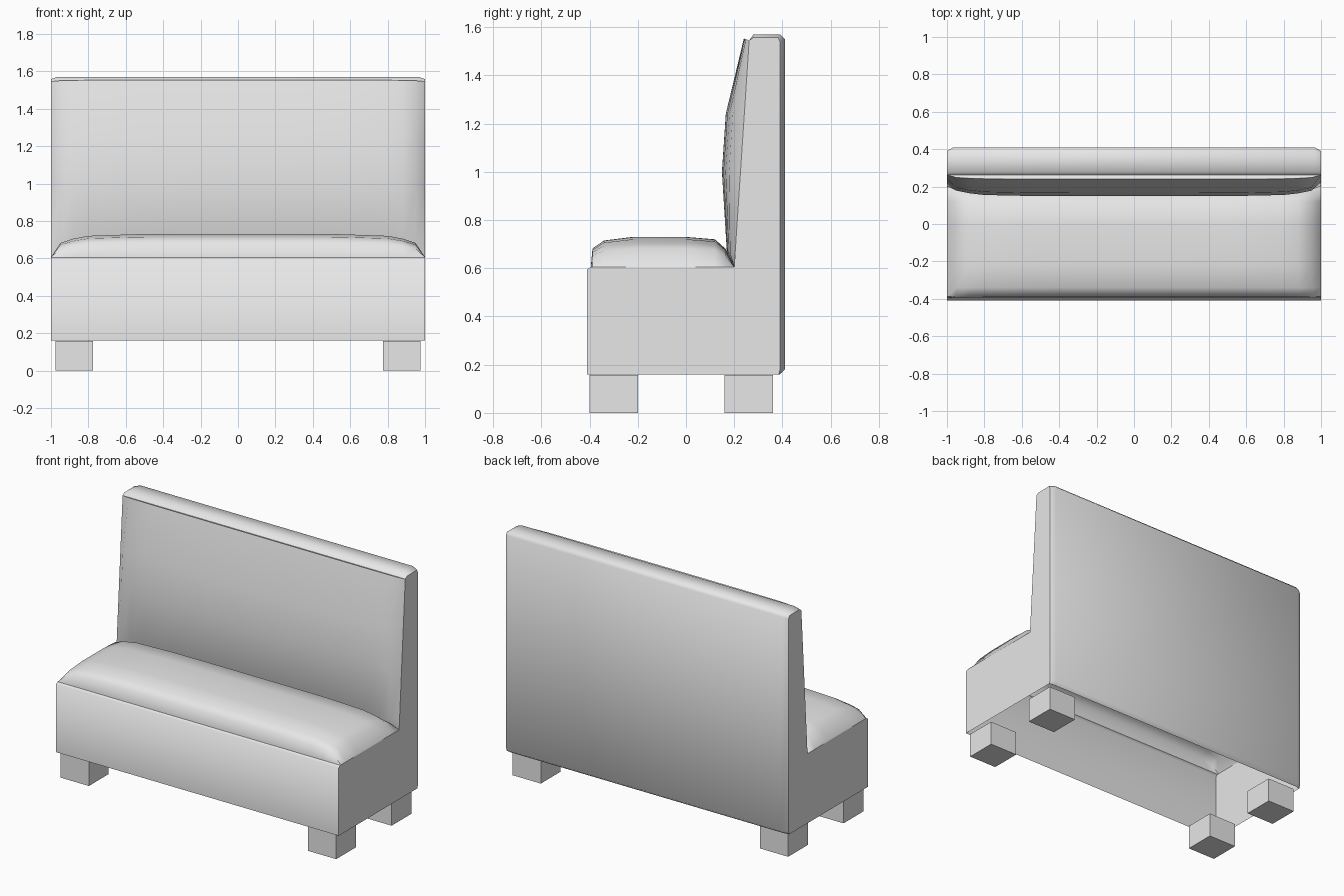
import bpy, bmesh
from mathutils import Vector
from math import radians

cube = bpy.data.objects.get("Cube")
if cube:
    bpy.data.objects.remove(cube, do_unlink=True)

# One plain upholstery colour
grey = bpy.data.materials.new("light_grey")
grey.use_nodes = True
grey.diffuse_color = (0.8, 0.8, 0.8, 1)
grey.node_tree.nodes["Principled BSDF"].inputs["Base Color"].default_value = (0.8, 0.8, 0.8, 1)


def finish(name, bm, inside, smooth=True):
    """Face all normals away from the inside point and make the object."""
    bmesh.ops.recalc_face_normals(bm, faces=bm.faces)
    ref = Vector(inside)
    bm.normal_update()
    if sum(f.calc_area() * f.normal.dot(f.calc_center_median() - ref) for f in bm.faces) < 0:
        bmesh.ops.reverse_faces(bm, faces=bm.faces)
    mesh = bpy.data.meshes.new(name)
    bm.to_mesh(mesh)
    bm.free()
    mesh.materials.append(grey)
    ob = bpy.data.objects.new(name, mesh)
    bpy.context.collection.objects.link(ob)
    if smooth:
        bpy.ops.object.select_all(action='DESELECT')
        ob.select_set(True)
        bpy.context.view_layer.objects.active = ob
        bpy.ops.object.shade_smooth_by_angle(angle=radians(60))
    return ob


def skin(bm, rows, skip=()):
    """Join neighbouring rows of vertices with quads."""
    for a, b in zip(rows, rows[1:]):
        for i in range(len(a) - 1):
            if i not in skip:
                bm.faces.new((a[i], a[i + 1], b[i + 1], b[i]))


# Frame: side profile run across the width, open underneath and under the pads
profile = [(-.41, .16), (-.41, .595), (-.395, .605), (.2, .605), (.262, 1.545),
           (.28, 1.57), (.39, 1.57), (.41, 1.55), (.41, .18), (.39, .16)]
end_profile = profile[:5] + [(.28, 1.558), (.382, 1.558), (.39, 1.54), (.39, .18), (.385, .16)]
bm = bmesh.new()
rows = [[bm.verts.new((x, y, z)) for y, z in prof]
        for x, prof in ((-1, end_profile), (-.965, profile), (.965, profile), (1, end_profile))]
skin(bm, rows, skip=(2, 3))
for end in (rows[0], rows[-1]):
    bm.faces.new(end)
finish("bench_frame", bm, (0, .1, .5))

# How full the padding is at each distance from the middle
half = [(0, 1), (.3, 1), (.55, .99), (.8, .92), (.88, .8), (.95, .62), (1, 0)]
fullness = [(-x, f) for x, f in half[:0:-1]] + half


def pad(name, base, puffed, inside):
    """Cushion blending from its flat base outline to its puffed centre profile."""
    bm = bmesh.new()
    rows = []
    for x, f in fullness:
        pts = [Vector(b).lerp(Vector(p), f) for b, p in zip(base, puffed)]
        rows.append([bm.verts.new((x, p.x, p.y)) for p in pts])
    skin(bm, rows)
    return finish(name, bm, inside)


# Seat cushion
seat = [(-.395, .605), (-.388, .682), (-.34, .715), (-.22, .73), (0, .73),
        (.12, .72), (.165, .68), (.2, .605)]
pad("seat_cushion", [(y, .605) for y, z in seat], seat, (0, -.1, .4))

# Back cushion, resting on the leaning front of the frame
back = [(.2, .605), (.17, .66), (.149, 1.0), (.165, 1.24), (.24, 1.553), (.262, 1.545)]
lean = (.262 - .2) / (1.545 - .605)
pad("back_cushion", [(.2 + lean * (min(z, 1.545) - .605), min(z, 1.545)) for y, z in back],
    back, (0, .4, 1))

# Four block legs
for side, x in (("right", -.875), ("left", .875)):
    for place, y in (("front", -.3), ("back", .26)):
        bm = bmesh.new()
        bmesh.ops.create_cube(bm, size=1)
        bmesh.ops.scale(bm, vec=(.2, .2, .158), verts=bm.verts)
        bmesh.ops.translate(bm, vec=(x, y, .079), verts=bm.verts)
        finish(f"{place}_{side}_leg", bm, (x, y, .079), smooth=False)
